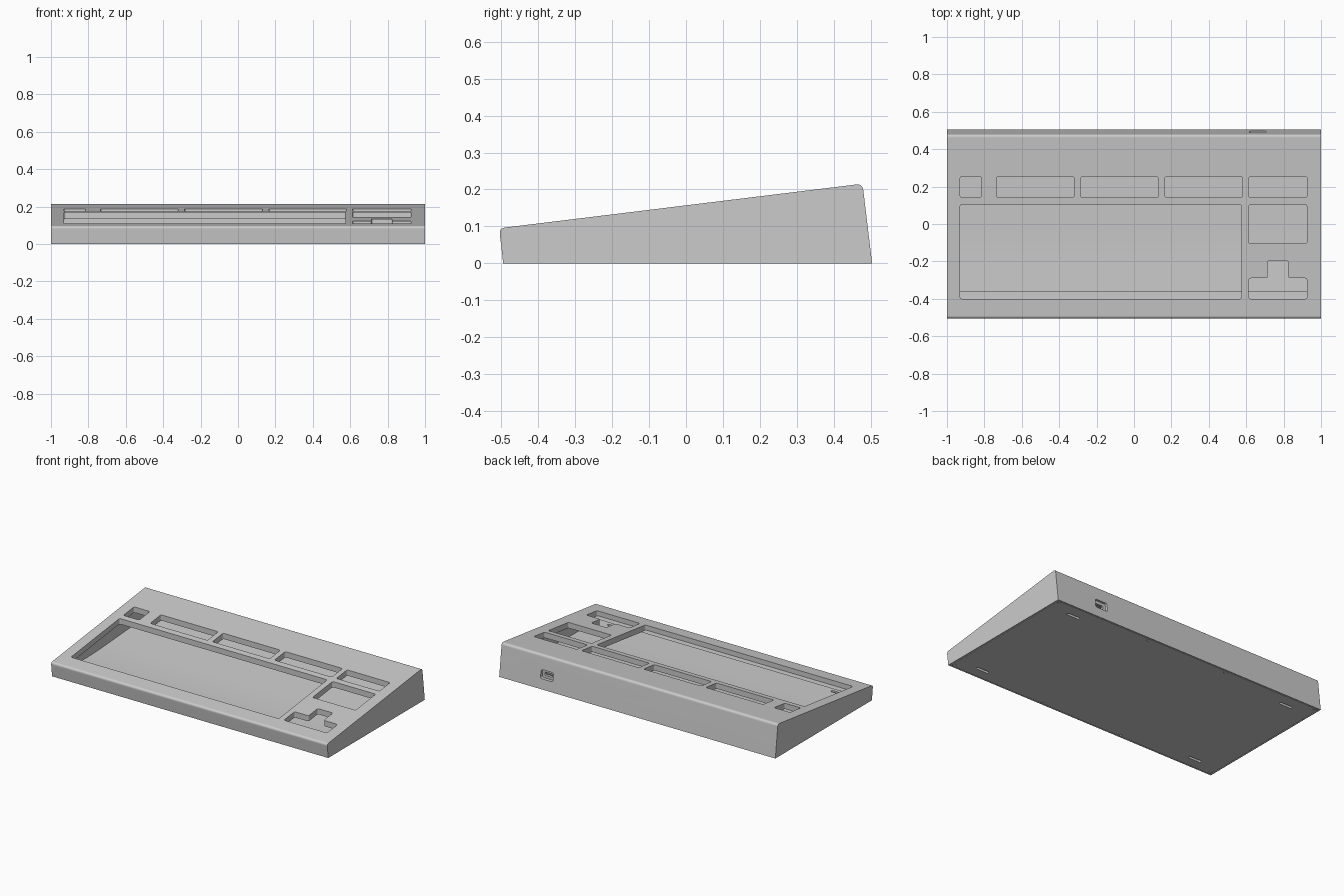
import bpy, bmesh, math
from mathutils import Vector

if "Cube" in bpy.data.objects:
    bpy.data.objects.remove(bpy.data.objects["Cube"])


def rounded(points, radius, steps=5):
    """Polygon with every corner rounded; radius is a number or one per corner."""
    out, n = [], len(points)
    for i in range(n):
        r = radius[i] if isinstance(radius, (list, tuple)) else radius
        p = Vector(points[i])
        if r == 0:
            out.append(p)
            continue
        a = p + (Vector(points[i - 1]) - p).normalized() * r
        b = p + (Vector(points[(i + 1) % n]) - p).normalized() * r
        for k in range(steps + 1):
            t = k / steps
            out.append(a * (1 - t) ** 2 + p * 2 * t * (1 - t) + b * t * t)
    return out


def rect(x0, x1, y0, y1, r=0.012):
    return rounded([(x0, y0), (x1, y0), (x1, y1), (x0, y1)], r)


def circle(x, y, r, n=20):
    return [(x + r * math.cos(i * math.tau / n), y + r * math.sin(i * math.tau / n))
            for i in range(n)]


def prism(name, loops, axis, lo, hi):
    """Extrude closed 2D loops along an axis from lo to hi."""
    place = {'X': lambda u, v: (lo, u, v), 'Y': lambda u, v: (u, lo, v),
             'Z': lambda u, v: (u, v, lo)}[axis]
    move = Vector([(hi - lo) if c == axis else 0 for c in 'XYZ'])
    bm = bmesh.new()
    for loop in loops:
        face = bm.faces.new([bm.verts.new(place(*p)) for p in loop])
        ext = bmesh.ops.extrude_face_region(bm, geom=[face])
        verts = [g for g in ext['geom'] if isinstance(g, bmesh.types.BMVert)]
        bmesh.ops.translate(bm, verts=verts, vec=move)
    bmesh.ops.recalc_face_normals(bm, faces=bm.faces)
    mesh = bpy.data.meshes.new(name)
    bm.to_mesh(mesh)
    bm.free()
    obj = bpy.data.objects.new(name, mesh)
    bpy.context.collection.objects.link(obj)
    return obj


def activate(obj):
    bpy.ops.object.select_all(action='DESELECT')
    obj.select_set(True)
    bpy.context.view_layer.objects.active = obj


def cut(obj, *args):
    cutter = prism("cutter", *args)
    cutter.hide_render = True
    mod = obj.modifiers.new("cut", 'BOOLEAN')
    mod.operation, mod.solver, mod.object = 'DIFFERENCE', 'EXACT', cutter
    activate(obj)
    bpy.ops.object.modifier_apply(modifier=mod.name)
    bpy.data.objects.remove(cutter, do_unlink=True)


def finish(obj):
    activate(obj)
    bpy.ops.object.shade_smooth_by_angle(angle=math.radians(30))
    mod = obj.modifiers.new("normals", 'WEIGHTED_NORMAL')
    mod.keep_sharp = True


def top(y):
    return 0.157 + 0.1225 * y


# Wedge-shaped outer case
side = rounded([(-0.495, 0), (0.504, 0), (0.478, top(0.478)), (-0.506, top(-0.506))],
               [0, 0, 0.018, 0.016], 7)
case = prism("keyboard_case", [side], 'X', -1, 1)

# Hollow interior with a gently bent floor
bend = rounded([(-0.46, 0.03), (-0.13, 0.03), (0.455, 0.07),
                (0.455, top(0.455) - 0.037), (-0.46, top(-0.46) - 0.037)],
               [0, 0.12, 0, 0, 0], 10)
cut(case, [bend], 'X', -0.945, 0.945)

# Key openings: function row, main block, navigation block, arrow keys
row = [(-0.93, -0.815), (-0.735, -0.32), (-0.285, 0.13), (0.165, 0.58), (0.613, 0.925)]
openings = [rect(a, b, 0.142, 0.253) for a, b in row]
openings += [rect(-0.93, 0.575, -0.40, 0.103), rect(0.613, 0.925, -0.105, 0.103)]
openings.append(rounded([(0.613, -0.40), (0.925, -0.40), (0.925, -0.29), (0.824, -0.29),
                         (0.824, -0.195), (0.714, -0.195), (0.714, -0.29), (0.613, -0.29)],
                        0.012))
cut(case, openings, 'Z', 0.076, 0.4)

# Rear socket: recess, then a slot through the wall
cut(case, [rect(0.617, 0.707, 0.065, 0.122, 0.014)], 'Y', 0.475, 0.55)
cut(case, [rect(0.634, 0.690, 0.082, 0.104, 0.010)], 'Y', 0.44, 0.55)
tongue = prism("socket_tongue", [rect(0.644, 0.680, 0.090, 0.096, 0.002)], 'Y', 0.44, 0.472)

# Bottom plate set into a shallow recess
cut(case, [rect(-0.994, 0.994, -0.490, 0.498, 0.004)], 'Z', -0.05, 0.012)
plate = prism("bottom_plate", [rect(-0.990, 0.990, -0.486, 0.494, 0.004)], 'Z', 0, 0.012)

# Foot slots and screw recesses
slots = [rect(sx * 0.81 - 0.045, sx * 0.81 + 0.045, sy * 0.412 - 0.009, sy * 0.412 + 0.009, 0.008)
         for sx in (-1, 1) for sy in (-1, 1)]
spots = [(x, y) for x in (-0.973, -0.293, 0.293, 0.973) for y in (-0.472, 0.480)]
cut(case, slots, 'Z', -0.05, 0.045)
cut(plate, slots, 'Z', -0.05, 0.05)
cut(plate, [circle(x, y, 0.010) for x, y in spots], 'Z', -0.05, 0.009)
screws = prism("screws", [circle(x, y, 0.0075) for x, y in spots], 'Z', 0.003, 0.010)

for part in (case, plate, tongue, screws):
    finish(part)
